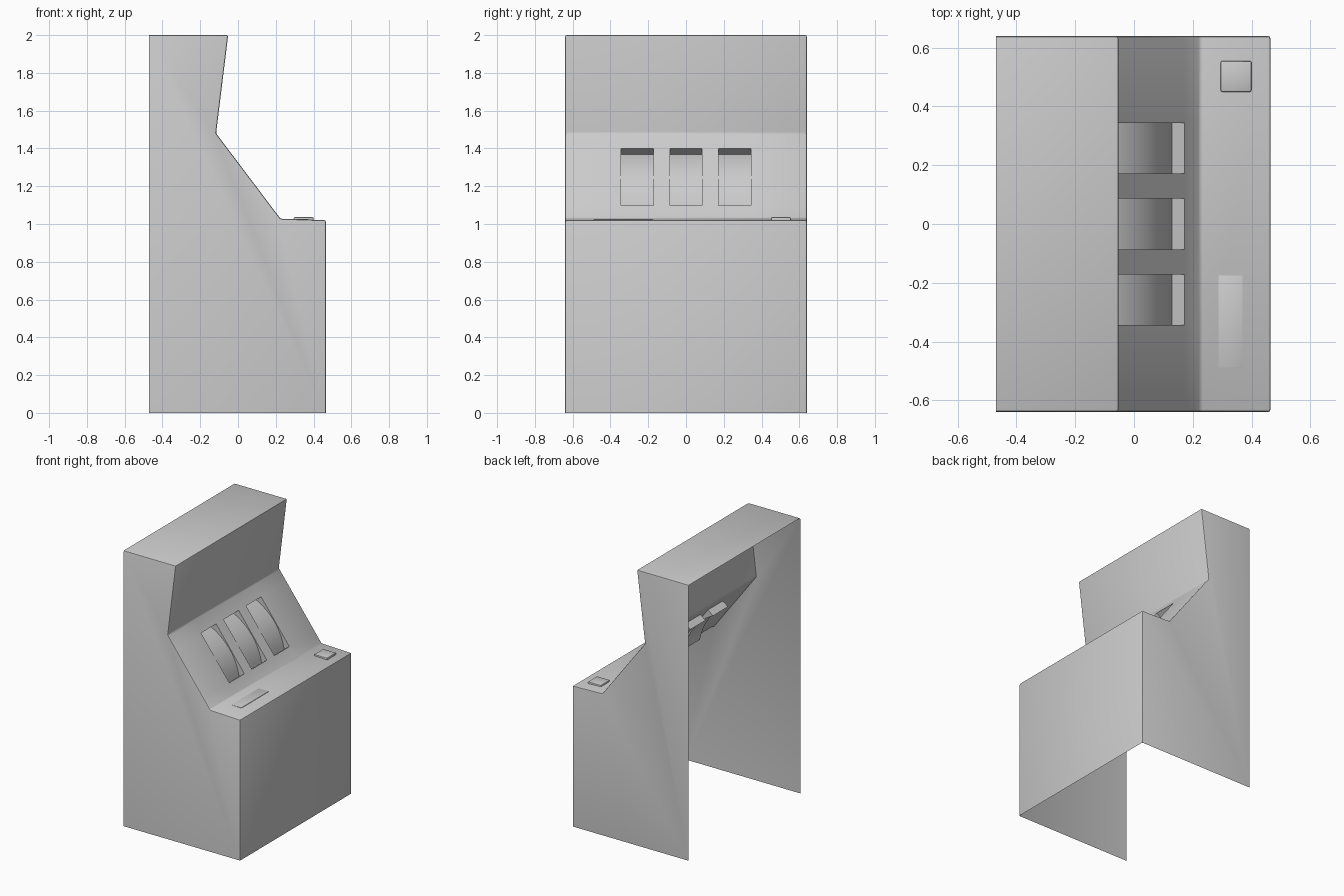
import bpy, bmesh
from mathutils import Vector

if "Cube" in bpy.data.objects:
    bpy.data.objects.remove(bpy.data.objects["Cube"])

W = 0.64
PROFILE = [(-0.47, 0), (-0.47, 2), (-0.052, 2), (-0.116, 1.48),
           (0.225, 1.028), (0.465, 1.02), (0.465, 0)]
A = Vector((-0.116, 0, 1.48))
B = Vector((0.225, 0, 1.028))
DOWN = (B - A).normalized()                  # down the sloped panel
OUT = Vector((-DOWN.z, 0, DOWN.x))           # out of the sloped panel
U0, U1 = 0.101, 0.477                        # window extent along the slope
HALF = 0.086                                 # half window width
CENTERS = (-0.258, 0, 0.258)


def finish(bm, name, test_dir):
    """Make normals consistent, facing test_dir on the face that best shows it."""
    bmesh.ops.recalc_face_normals(bm, faces=bm.faces)
    f = max(bm.faces, key=lambda f: abs(f.normal.dot(test_dir)) * f.calc_area())
    if f.normal.dot(test_dir) < 0:
        bmesh.ops.reverse_faces(bm, faces=bm.faces)
    me = bpy.data.meshes.new(name)
    bm.to_mesh(me)
    bm.free()
    ob = bpy.data.objects.new(name, me)
    bpy.context.collection.objects.link(ob)
    bpy.ops.object.select_all(action='DESELECT')
    ob.select_set(True)
    bpy.context.view_layer.objects.active = ob
    bpy.ops.object.shade_smooth_by_angle(angle=0.6)
    return ob


# Cabinet shell, open at the back and the bottom
bm = bmesh.new()
left = [bm.verts.new((x, -W, z)) for x, z in PROFILE]
right = [bm.verts.new((x, W, z)) for x, z in PROFILE]
bm.faces.new(left)
bm.faces.new(right[::-1])
for i in range(1, len(PROFILE) - 1):
    bm.faces.new((left[i], right[i], right[i + 1], left[i + 1]))
bmesh.ops.recalc_face_normals(bm, faces=bm.faces)
bmesh.ops.bevel(bm, geom=[e for e in bm.edges if not e.is_boundary],
                offset=0.009, segments=2, profile=0.5, affect='EDGES')
bm.normal_update()


def slope_faces():
    return [f for f in bm.faces if abs(f.normal.dot(OUT)) > 0.999
            and abs((f.calc_center_median() - A).dot(OUT)) < 0.003]


# Window openings in the sloped panel
cuts = [(Vector((0, c + s * HALF, 0)), Vector((0, 1, 0)))
        for c in CENTERS for s in (-1, 1)]
cuts += [(A + DOWN * u, DOWN) for u in (U0, U1)]
for co, no in cuts:
    fs = slope_faces()
    geom = set(fs)
    for f in fs:
        geom.update(f.edges)
        geom.update(f.verts)
    bmesh.ops.bisect_plane(bm, geom=list(geom), plane_co=co, plane_no=no)
    bm.normal_update()
holes = []
for f in slope_faces():
    m = f.calc_center_bounds()
    if U0 < (m - A).dot(DOWN) < U1 and any(abs(m.y - c) < HALF for c in CENTERS):
        holes.append(f)
bmesh.ops.delete(bm, geom=holes, context='FACES')
finish(bm, "cabinet_shell", Vector((1, 0, 0)))

# Recessed windows with bulging reels
N = 14
for k, c in enumerate(CENTERS):
    bm = bmesh.new()
    rows = []
    for i in range(N + 1):
        t = i / N
        depth = 0.006 + 0.046 * (2 * t - 1) ** 2
        p = A + DOWN * (U0 + (U1 - U0) * t)
        q = p - OUT * depth
        rows.append([bm.verts.new(v + Vector((0, c + s * HALF, 0)))
                     for v in (p, q) for s in (-1, 1)])
    for a, b in zip(rows, rows[1:]):
        bm.faces.new((a[2], a[3], b[3], b[2]))      # reel
        bm.faces.new((a[0], a[2], b[2], b[0]))      # side walls
        bm.faces.new((a[3], a[1], b[1], b[3]))
    for r in (rows[0], rows[-1]):
        bm.faces.new((r[0], r[1], r[3], r[2]))      # end walls
    bmesh.ops.recalc_face_normals(bm, faces=bm.faces)
    finish(bm, f"reel_window_{k + 1}", OUT)


# Raised pieces on the shelf
def shelf_plate(name, x0, x1, y0, y1, z0, z1, bevel):
    bm = bmesh.new()
    bmesh.ops.create_cube(bm, size=1)
    for v in bm.verts:
        v.co = ((x0 + x1) / 2 + v.co.x * (x1 - x0),
                (y0 + y1) / 2 + v.co.y * (y1 - y0),
                (z0 + z1) / 2 + v.co.z * (z1 - z0))
    bmesh.ops.bevel(bm, geom=bm.edges[:], offset=bevel, segments=2,
                    profile=0.5, affect='EDGES')
    finish(bm, name, Vector((0, 0, 1)))


shelf_plate("push_button", 0.295, 0.4, 0.45, 0.555, 1.01, 1.036, 0.006)
shelf_plate("coin_plate", 0.288, 0.37, -0.49, -0.175, 1.012, 1.0265, 0.001)
